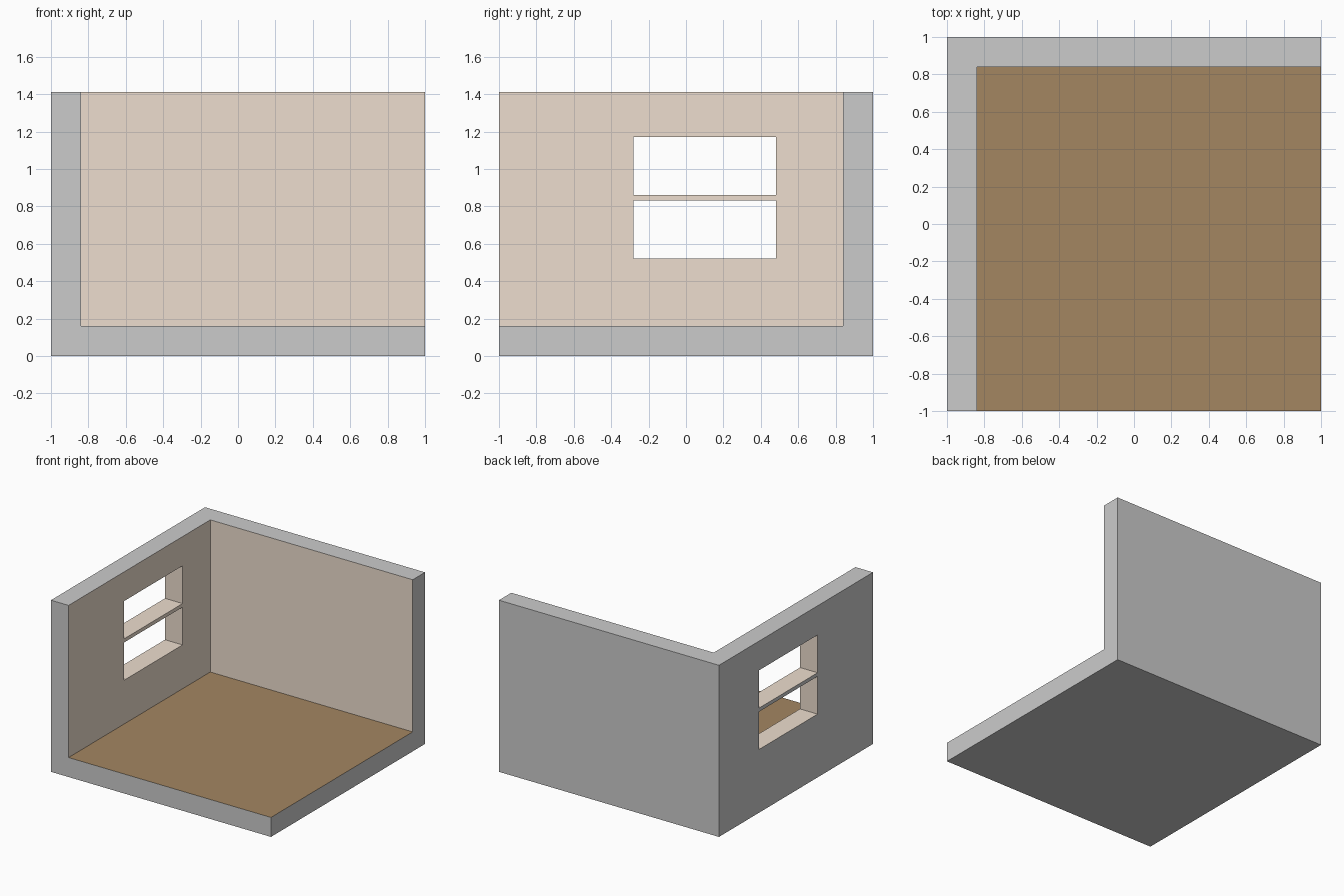
import bpy
from mathutils import Vector

if "Cube" in bpy.data.objects:
    bpy.data.objects.remove(bpy.data.objects["Cube"])

H, T = 1.41, 0.16            # wall height, wall and floor thickness
INNER = -1 + T


def box(name, lo, hi):
    lo, hi = Vector(lo), Vector(hi)
    bpy.ops.mesh.primitive_cube_add(size=1, location=(lo + hi) / 2)
    ob = bpy.context.object
    ob.name = name
    ob.scale = hi - lo
    bpy.ops.object.transform_apply(location=True, rotation=True, scale=True)
    return ob


def cut(target, cutter):
    mod = target.modifiers.new("cut", 'BOOLEAN')
    mod.operation = 'DIFFERENCE'
    mod.solver = 'EXACT'
    mod.object = cutter
    bpy.context.view_layer.objects.active = target
    bpy.ops.object.modifier_apply(modifier=mod.name)
    bpy.data.objects.remove(cutter)


def material(name, rgb):
    m = bpy.data.materials.new(name)
    m.diffuse_color = (*rgb, 1)
    m.use_nodes = True
    m.node_tree.nodes["Principled BSDF"].inputs["Base Color"].default_value = m.diffuse_color
    return m


# Solid block hollowed out to leave a floor and two walls
room = box("room_shell", (-1, -1, 0), (1, 1, H))
cut(room, box("room_space", (INNER, -2, T), (2, 1 - T, 2)))

# Two window panes, leaving a thin crossbar between them
for z0, z1 in ((0.52, 0.83), (0.86, 1.17)):
    cut(room, box("window_opening", (-1.3, -0.28, z0), (-0.5, 0.48, z1)))

# Paint the interior: grey outside, tan walls and window reveals, brown floor
for m in (material("outside", (0.8, 0.8, 0.8)),
          material("wall_paint", (0.85, 0.73, 0.62)),
          material("floor_wood", (0.368, 0.238, 0.121))):
    room.data.materials.append(m)
for f in room.data.polygons:
    c, n = f.center, f.normal
    reveal = c.x < INNER - 0.01 and abs(n.x) < 0.5 and -0.3 < c.y < 0.5 and 0.5 < c.z < 1.2
    inside_wall = (n.x > 0.5 and c.x < 0) or (n.y < -0.5 and 0 < c.y < 0.9 and c.x > INNER)
    if n.z > 0.5 and abs(c.z - T) < 0.01:
        f.material_index = 2
    elif reveal or inside_wall:
        f.material_index = 1
    else:
        f.material_index = 0
